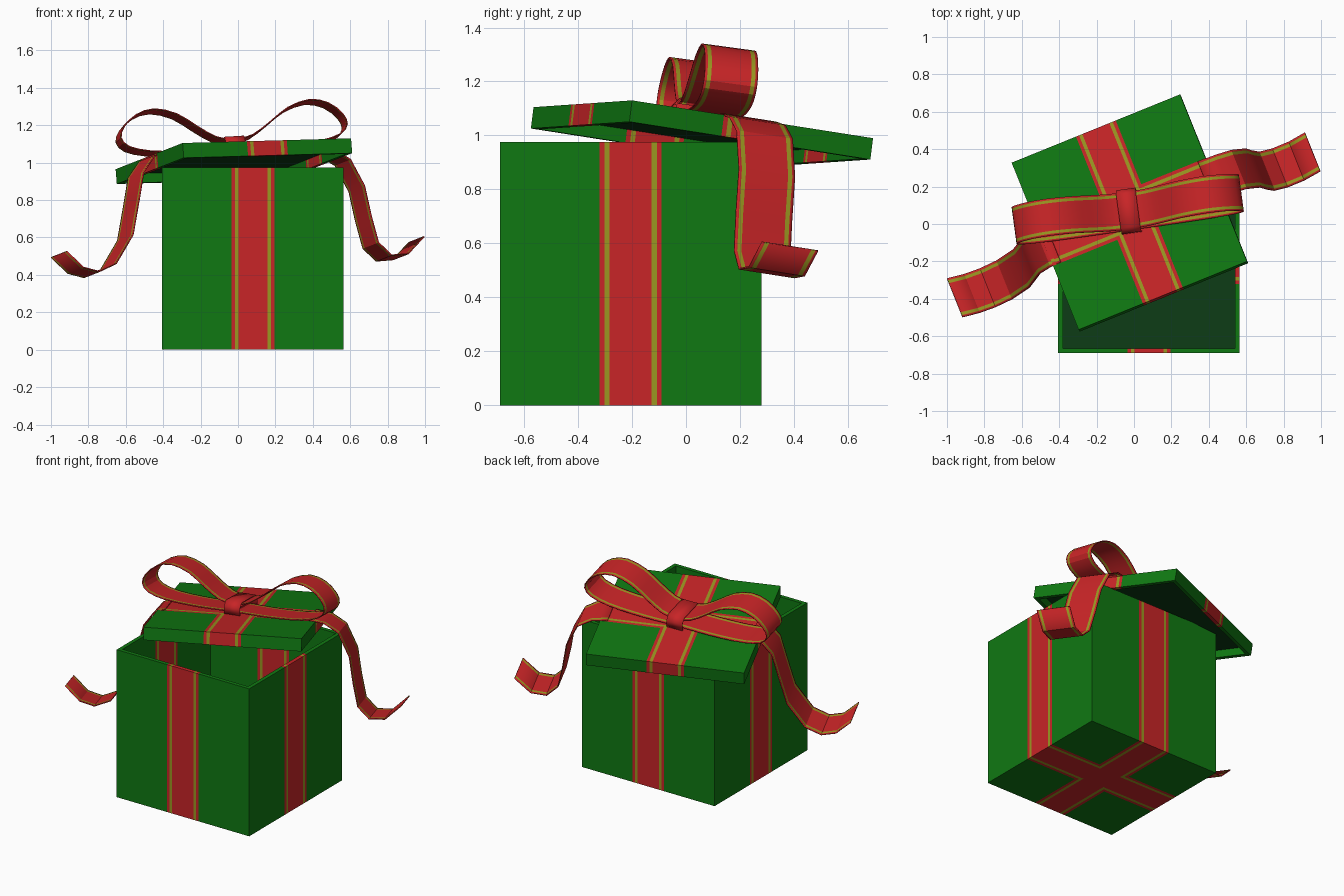
import bpy
import bmesh
from math import radians
from mathutils import Matrix, Vector

if "Cube" in bpy.data.objects:
    bpy.data.objects.remove(bpy.data.objects["Cube"])


def make_material(name, rgb):
    mat = bpy.data.materials.new(name)
    mat.use_nodes = True
    mat.diffuse_color = (*rgb, 1)
    mat.node_tree.nodes["Principled BSDF"].inputs["Base Color"].default_value = (*rgb, 1)
    return mat


GREEN, RED, GOLD, INSIDE = range(4)
MATERIALS = [
    make_material("wrapping green", (0.005, 0.19, 0.006)),
    make_material("ribbon red", (0.58, 0.018, 0.02)),
    make_material("trim gold", (0.33, 0.31, 0.015)),
    make_material("inner dark green", (0.004, 0.045, 0.008)),
]
# Half widths of the printed band: inner red, gold line, outer red
BAND = (0.078, 0.097, 0.115)


def finish(name, bm, matrix=Matrix()):
    mesh = bpy.data.meshes.new(name)
    bm.to_mesh(mesh)
    bm.free()
    for mat in MATERIALS:
        mesh.materials.append(mat)
    obj = bpy.data.objects.new(name, mesh)
    obj.matrix_world = matrix
    bpy.context.collection.objects.link(obj)
    return obj


def band_colour(distances):
    """Colour of a point given its distances from the band centre lines."""
    d = min(distances)
    if d < BAND[0]:
        return RED
    if d < BAND[1]:
        return GOLD
    return RED if d < BAND[2] else GREEN


def open_box(name, size, height, wall, floor, matrix):
    """Hollow box, open at local +z, with bands crossing its outside."""
    bm = bmesh.new()
    bmesh.ops.create_cube(bm, size=1)
    bmesh.ops.scale(bm, vec=(size, size, height), verts=bm.verts)
    bmesh.ops.translate(bm, vec=(0, 0, height / 2), verts=bm.verts)
    # Hollow out from the open side
    top = max(bm.faces, key=lambda f: f.calc_center_median().z)
    bmesh.ops.inset_region(bm, faces=[top], thickness=wall)
    hole = bmesh.ops.extrude_discrete_faces(bm, faces=[top])["faces"][0]
    bmesh.ops.translate(bm, vec=(0, 0, floor - height), verts=hole.verts)
    # Cut the band outlines
    for axis in ((1, 0, 0), (0, 1, 0)):
        for half in BAND:
            for side in (-1, 1):
                bmesh.ops.bisect_plane(
                    bm, geom=bm.verts[:] + bm.edges[:] + bm.faces[:],
                    plane_co=Vector(axis) * half * side, plane_no=axis)
    bm.normal_update()
    inner = size / 2 - wall + 0.002
    for f in bm.faces:
        c, n = f.calc_center_median(), f.normal
        if max(abs(c.x), abs(c.y)) < inner and c.z > floor / 2:
            f.material_index = INSIDE
        elif abs(n.x) > 0.5:
            f.material_index = band_colour([abs(c.y)])
        elif abs(n.y) > 0.5:
            f.material_index = band_colour([abs(c.x)])
        else:
            f.material_index = band_colour([abs(c.x), abs(c.y)])
    return finish(name, bm, matrix)


def smooth_path(points, steps):
    """Catmull-Rom curve through the points."""
    pts = [Vector(p) for p in points]
    pts = [pts[0] * 2 - pts[1]] + pts + [pts[-1] * 2 - pts[-2]]
    path = []
    for a, b, c, d in zip(pts, pts[1:], pts[2:], pts[3:]):
        for i in range(steps):
            t = i / steps
            path.append(b + (c - a) * t / 2 + (a * 2 - b * 5 + c * 4 - d) * t * t / 2
                        + (b * 3 - a - c * 3 + d) * t ** 3 / 2)
    return path + [pts[-2]]


def ribbon(name, points, half_width, along, across, steps=1, trim=True):
    """Thin strip following (distance, height) points above the lid."""
    bm = bmesh.new()
    cuts = (-1, -0.9, -0.75, 0.75, 0.9, 1) if trim else (-1, 1)
    rows = [[bm.verts.new(centre + along * p.x + up * p.y + across * half_width * c)
             for c in cuts] for p in smooth_path(points, steps)]
    for r0, r1 in zip(rows, rows[1:]):
        for i in range(len(cuts) - 1):
            face = bm.faces.new((r0[i], r0[i + 1], r1[i + 1], r1[i]))
            face.material_index = GOLD if trim and i in (1, 3) else RED
    obj = finish(name, bm)
    thick = obj.modifiers.new("thickness", "SOLIDIFY")
    thick.thickness = 0.006
    thick.offset = 0
    bpy.ops.object.select_all(action="DESELECT")
    obj.select_set(True)
    bpy.context.view_layer.objects.active = obj
    bpy.ops.object.shade_smooth_by_angle(angle=radians(25))
    return obj


# Box
open_box("gift_box", 0.97, 0.975, 0.036, 0.03, Matrix.Translation((0.08, -0.205, 0)))

# Lid, turned and tilted on the box; its frame also carries the bow
centre = Vector((-0.025, 0.064, 1.0475))
right = Vector((0.90, 0.365, 0.025)).normalized()
up = right.cross(Vector((-0.355, 0.895, -0.14))).normalized()
back = up.cross(right)
lid_matrix = Matrix.Translation(centre) @ Matrix((right, -back, -up)).transposed().to_4x4()
open_box("lid", 0.972, 0.08, 0.036, 0.03, lid_matrix)

# Bow loops, mirrored about the knot
bow_turn = Matrix.Rotation(radians(-14), 3, up)
bow_along, bow_across = bow_turn @ right, bow_turn @ back
loop = [(0, 0.06), (0.1, 0.085), (0.2, 0.15), (0.3, 0.22), (0.42, 0.255),
        (0.52, 0.23), (0.59, 0.17), (0.612, 0.11), (0.57, 0.06), (0.46, 0.03),
        (0.3, 0.018), (0.15, 0.016), (0, 0.02)]
for side, sign in (("left", 1), ("right", -1)):
    ribbon(side + "_bow_loop", [(sign * s, h) for s, h in loop], 0.1,
           bow_along, bow_across, steps=2)

# Knot band wrapped over the middle of the bow
knot = [(-0.112, 0.004), (-0.116, 0.05), (-0.09, 0.08), (0.09, 0.08),
        (0.116, 0.05), (0.112, 0.004)]
ribbon("knot", knot, 0.053, bow_across, bow_along, trim=False)

# Hanging tails
left_tail = [(0.44, 0.006), (0.54, -0.01), (0.626, -0.063), (0.695, -0.207),
             (0.72, -0.37), (0.75, -0.515), (0.82, -0.585), (0.917, -0.58),
             (1.016, -0.49)]
right_tail = [(-0.44, 0.006), (-0.5, -0.015), (-0.57, -0.10), (-0.605, -0.235),
              (-0.66, -0.437), (-0.77, -0.59), (-0.87, -0.63), (-0.96, -0.605),
              (-1.05, -0.516)]
ribbon("left_tail", left_tail, 0.113, right, back)
ribbon("right_tail", right_tail, 0.113, right, back)
